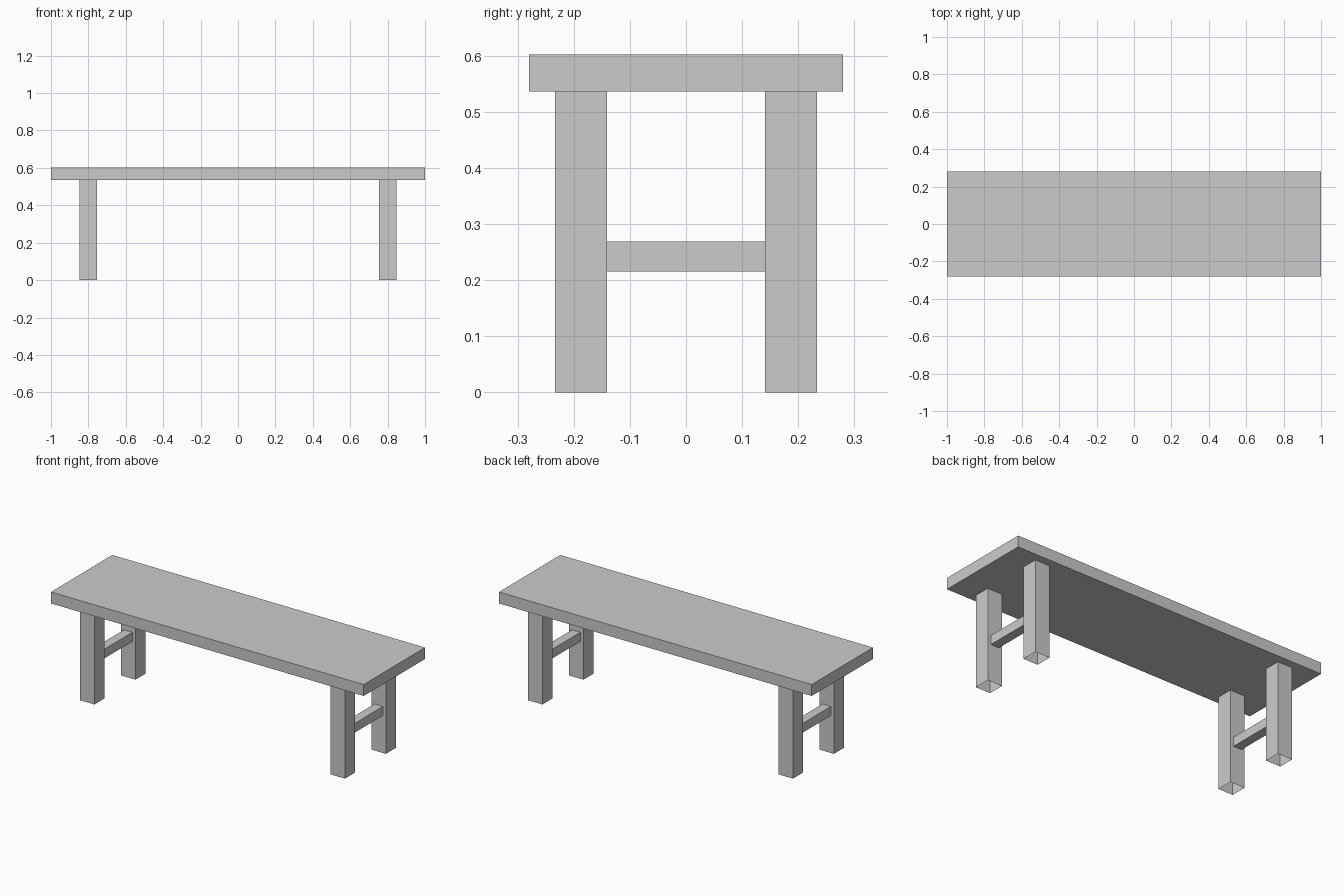
import bpy, bmesh
from mathutils import Vector

if "Cube" in bpy.data.objects:
    bpy.data.objects.remove(bpy.data.objects["Cube"])


def box(name, lo, hi, open_axis=None):
    """Box between two corners; faces across open_axis are left off."""
    lo, hi = Vector(lo), Vector(hi)
    bm = bmesh.new()
    bmesh.ops.create_cube(bm, size=1)
    for v in bm.verts:
        v.co = (lo + hi) / 2 + v.co * (hi - lo)
    bm.normal_update()
    if open_axis is not None:
        ends = [f for f in bm.faces if abs(f.normal[open_axis]) > 0.9]
        bmesh.ops.delete(bm, geom=ends, context='FACES_ONLY')
    mesh = bpy.data.meshes.new(name)
    bm.to_mesh(mesh)
    bm.free()
    obj = bpy.data.objects.new(name, mesh)
    bpy.context.collection.objects.link(obj)
    return obj


LEG_X, LEG_Y, LEG_HALF = 0.801, 0.1872, 0.0467
SEAT_BOTTOM, SEAT_TOP = 0.536, 0.602
BAR_HALF = 0.0267
BAR_Z = 0.242

# Seat plank
box("seat", (-1, -0.28, SEAT_BOTTOM), (1, 0.28, SEAT_TOP))

for side, sx in (("left", -1), ("right", 1)):
    x = sx * LEG_X
    # Hollow legs, open underneath
    for end, sy in (("front", -1), ("back", 1)):
        y = sy * LEG_Y
        box(f"{end}_{side}_leg",
            (x - LEG_HALF, y - LEG_HALF, 0),
            (x + LEG_HALF, y + LEG_HALF, SEAT_BOTTOM), open_axis=2)
    # Crossbar between the two legs
    inner = LEG_Y - LEG_HALF
    box(f"{side}_crossbar",
        (x - BAR_HALF, -inner, BAR_Z - BAR_HALF),
        (x + BAR_HALF, inner, BAR_Z + BAR_HALF), open_axis=1)
